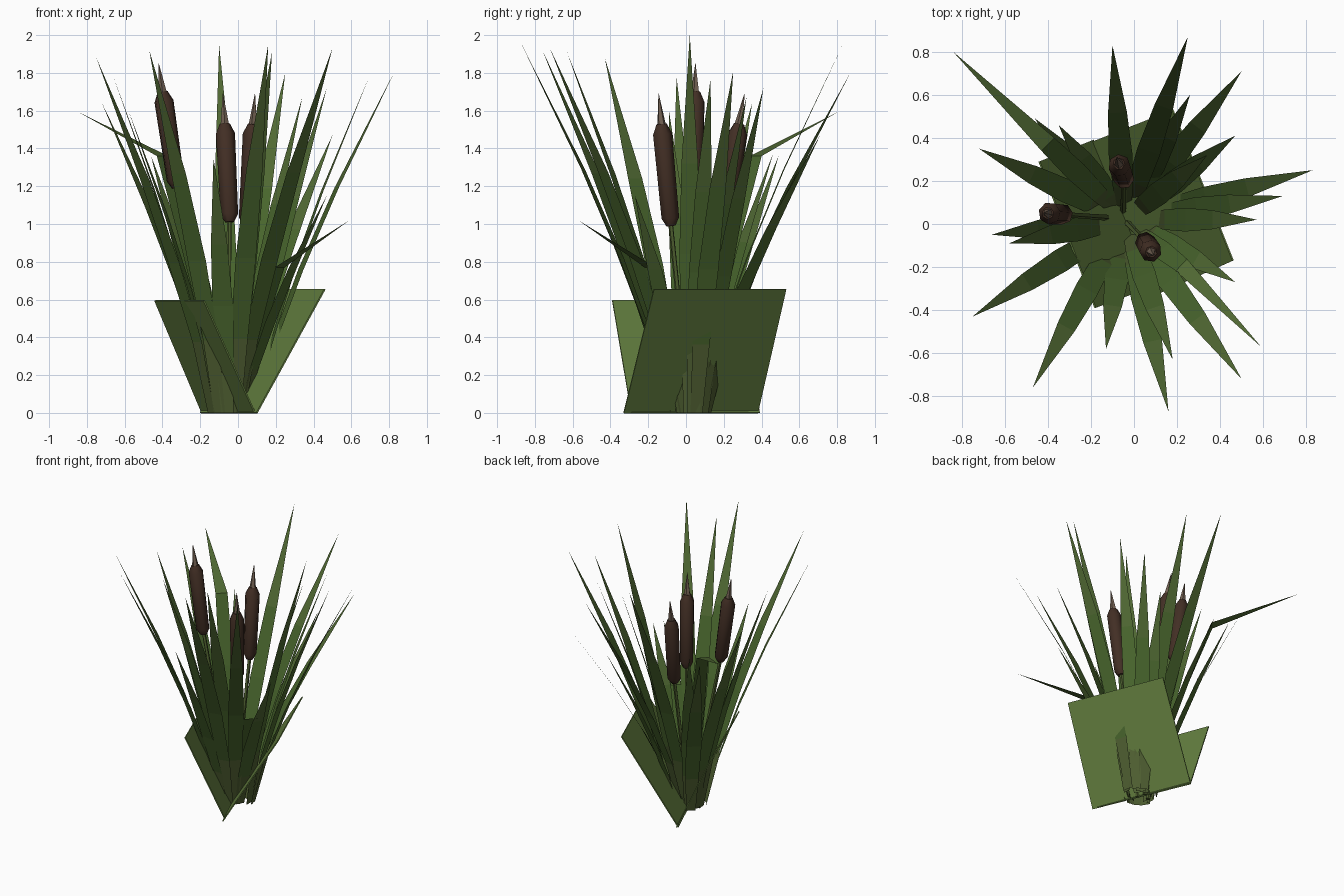
import bpy, math
from mathutils import Vector

if "Cube" in bpy.data.objects:
    bpy.data.objects.remove(bpy.data.objects["Cube"])


def mat(name, r, g, b):
    m = bpy.data.materials.new(name)
    m.diffuse_color = (r, g, b, 1)
    m.use_nodes = True
    m.node_tree.nodes["Principled BSDF"].inputs["Base Color"].default_value = m.diffuse_color
    return m


BASE = mat("leaf_base", .075, .11, .03)
MID = mat("leaf_green", .065, .13, .026)
TIP = mat("leaf_tip", .08, .14, .033)
CARD = mat("broad_leaf", .125, .21, .05)
STEM = mat("stem_green", .08, .12, .03)
BROWN = mat("seed_brown", .055, .028, .018)
SPIKE = mat("spike_tan", .17, .12, .085)
CENTRE = Vector((-.04, .02, 0))


def make(name, verts, faces, mats, idx=None):
    me = bpy.data.meshes.new(name)
    me.from_pydata(verts, [], faces)
    for m in mats:
        me.materials.append(m)
    if idx:
        for p, i in zip(me.polygons, idx):
            p.material_index = i
    ob = bpy.data.objects.new(name, me)
    bpy.context.collection.objects.link(ob)
    return ob


# Blade: flat strip, widest past the middle, leaning outward to its tip
def blade(name, tip, root=.1, kink=None, width=.11):
    tip = Vector(tip)
    out = Vector((tip.x, tip.y, 0)) - CENTRE
    out.normalize()
    side = Vector((-out.y, out.x, 0))
    start = CENTRE + out * root
    end = Vector(kink) if kink else tip
    ts = (0, .2, .42, .66) if not kink else (0, .3, .65, 1)
    ws = (.6, .85, 1, .8) if not kink else (.5, .8, 1, .85)
    verts = []
    for t, w in zip(ts, ws):
        p = start.lerp(end, t ** 1.3)
        p.z = end.z * t
        verts += [p - side * width * w / 2, p + side * width * w / 2]
    verts.append(tip)
    faces = [(2 * i, 2 * i + 1, 2 * i + 3, 2 * i + 2) for i in range(3)] + [(6, 7, 8)]
    make(name, verts, faces, [BASE, MID, TIP], [0, 1, 1, 2])


# Tube of rings around a path; a tiny radius closes to a point
def tube(name, path, radii, material, n=7):
    path = [Vector(p) for p in path]
    q = (path[-1] - path[0]).to_track_quat('Z', 'Y')
    verts = [p + q @ Vector((r * math.cos(k * math.tau / n), r * math.sin(k * math.tau / n), 0))
             for p, r in zip(path, radii) for k in range(n)]
    faces = [(i * n + k, i * n + (k + 1) % n, (i + 1) * n + (k + 1) % n, (i + 1) * n + k)
             for i in range(len(path) - 1) for k in range(n)]
    faces += [tuple(range(n))[::-1], tuple(range(len(verts) - n, len(verts)))]
    ob = make(name, verts, faces, [material])
    bpy.context.view_layer.objects.active = ob
    ob.select_set(True)
    bpy.ops.object.shade_smooth_by_angle(angle=math.radians(55))
    ob.select_set(False)


# Reed leaves: tip position, then distance of the root from the centre
leaves = [(-.10, .83, 1.95, .06), (.25, .87, 1.80, .07), (.50, .71, 1.47, .08),
          (.47, .41, 1.72, .12), (.26, .60, 1.30, .11), (.34, .32, 1.67, .06),
          (.83, .25, 1.81, .14), (.69, .13, 1.77, .14), (.57, .02, 2.0, .12),
          (.47, -.27, 1.15, .08), (.50, -.72, 1.93, .08), (.16, -.87, 1.95, .11),
          (.18, -.63, 1.91, .07), (-.13, -.58, 1.35, .12), (-.47, -.76, 1.92, .12),
          (-.75, -.43, 1.88, .12), (-.66, -.05, 1.78, .10), (-.58, -.09, 1.60, .07),
          (-.72, .35, 1.64, .09), (-.46, .49, 1.36, .11), (-.35, .46, 1.37, .07)]
for i, (x, y, z, r) in enumerate(leaves):
    blade(f"leaf_{i + 1}", (x, y, z), r)

# Two leaves folded over
blade("folded_leaf_1", (-.84, .80, 1.59), .07, (-.40, .37, 1.36), .10)
blade("folded_leaf_2", (.59, -.57, 1.02), .07, (.22, -.19, .77), .09)

# Cattails: head bottom, head top, spike tip
heads = [((-.325, .045, 1.19), (-.40, .05, 1.70), (-.42, .05, 1.85)),
         ((-.045, .205, 1.01), (-.07, .28, 1.53), (-.08, .31, 1.69)),
         ((.05, -.08, .99), (.08, -.13, 1.53), (.09, -.145, 1.69))]
for i, (a, b, c) in enumerate(heads, 1):
    a, b, c = Vector(a), Vector(b), Vector(c)
    root = CENTRE + Vector((a.x, a.y, 0)) * .2
    mid = root.lerp(a, .4)
    mid.z = a.z * .5
    tube(f"cattail_stem_{i}", [root, mid, a.lerp(b, .05)], [.016, .014, .013], STEM, 5)
    tube(f"cattail_head_{i}", [a, a.lerp(b, .08), a.lerp(b, .9), b],
         [.025, .048, .052, .028], BROWN)
    tube(f"cattail_spike_{i}", [b.lerp(a, .03), c], [.025, .001], SPIKE, 5)

# Two broad square sheets, slightly thick, splaying from a shared foot
sheets = {
    "broad_sheet_right": [(.10, -.33, 0), (.46, -.17, .655), (.18, .53, .655), (-.20, .38, 0)],
    "broad_sheet_left": [(.09, -.29, 0), (-.19, .39, 0), (-.44, .29, .595), (-.18, -.39, .595)]}
for name, corners in sheets.items():
    ob = make(name, corners, [(0, 1, 2, 3)], [CARD])
    mod = ob.modifiers.new("thickness", 'SOLIDIFY')
    mod.thickness = .008
    mod.offset = 0
